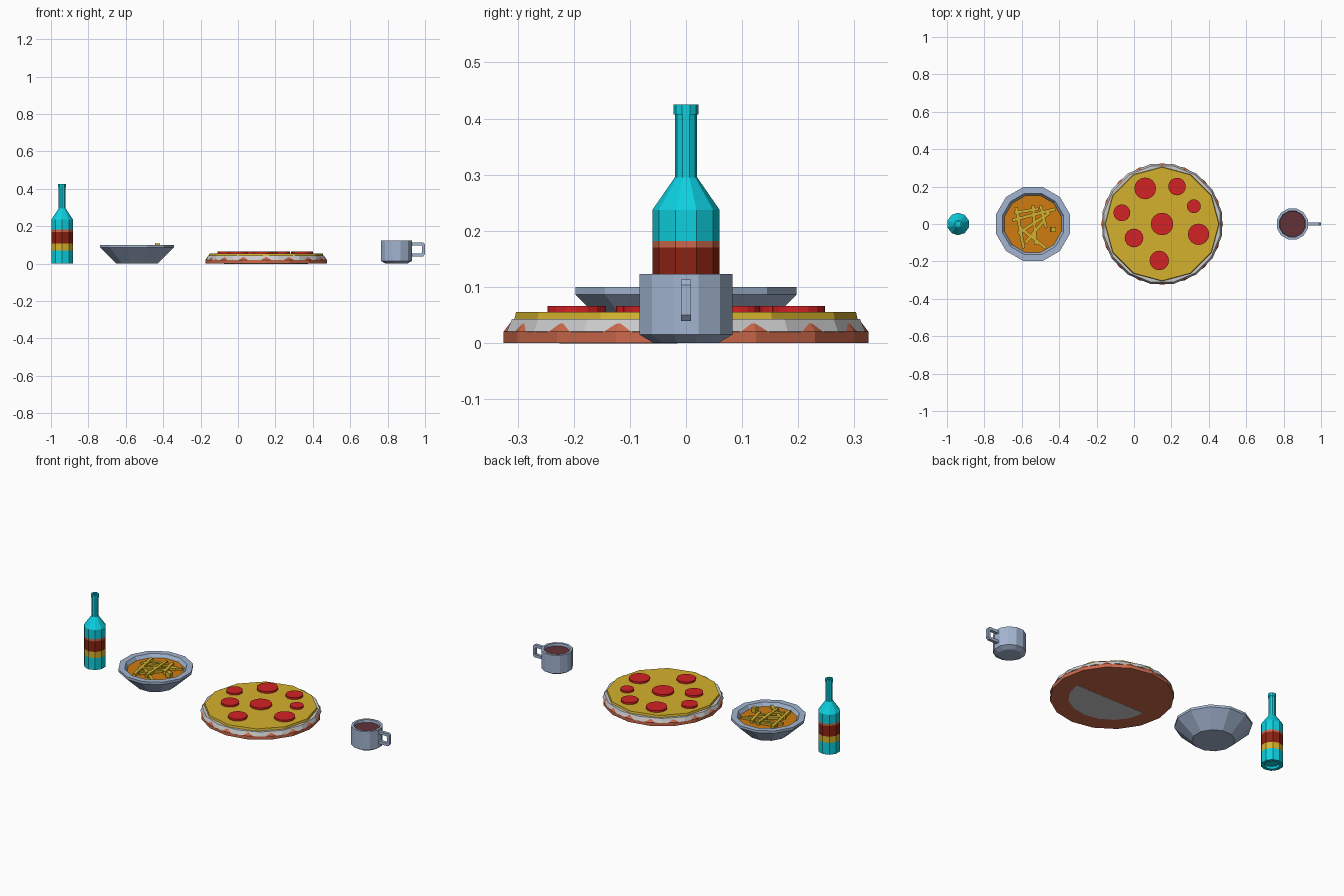
import bpy, bmesh, math
from mathutils import Vector

if "Cube" in bpy.data.objects:
    bpy.data.objects.remove(bpy.data.objects["Cube"])


def material(name, col):
    m = bpy.data.materials.new(name)
    m.diffuse_color = (*col, 1)
    m.use_nodes = True
    m.node_tree.nodes["Principled BSDF"].inputs["Base Color"].default_value = m.diffuse_color
    return m


TEAL = material("teal_glass", (0.004, 0.63, 0.74))
LABEL = material("dark_red_label", (0.26, 0.016, 0.006))
YELLOW = material("cheese_yellow", (0.66, 0.44, 0.026))
CRUST = material("crust_orange", (0.60, 0.14, 0.07))
GREY = material("pale_grey", (0.60, 0.60, 0.60))
RED = material("pepperoni_red", (0.65, 0.016, 0.018))
CERAMIC = material("blue_grey_ceramic", (0.36, 0.46, 0.63))
SOUP = material("soup_orange", (0.63, 0.20, 0.005))
DRINK = material("dark_drink", (0.12, 0.032, 0.038))


def make(name, bm, loc, mats):
    bmesh.ops.recalc_face_normals(bm, faces=bm.faces)
    me = bpy.data.meshes.new(name)
    bm.to_mesh(me)
    bm.free()
    for m in mats:
        me.materials.append(m)
    ob = bpy.data.objects.new(name, me)
    ob.location = loc
    bpy.context.collection.objects.link(ob)
    return ob


def lathe(name, profile, sides, x, y, mats, bands=None, turn=0.0):
    """Spin (radius, height) points; both ends are capped flat.
    bands gives a material index for each wall between two points."""
    bm = bmesh.new()
    rings = []
    for r, z in profile:
        rings.append([bm.verts.new((r * math.cos(turn + math.tau * i / sides),
                                    r * math.sin(turn + math.tau * i / sides), z))
                      for i in range(sides)])
    for k, (a, b) in enumerate(zip(rings, rings[1:])):
        for i in range(sides):
            j = (i + 1) % sides
            f = bm.faces.new((a[i], a[j], b[j], b[i]))
            f.material_index = bands[k] if bands else 0
    bm.faces.new(rings[0][::-1])
    f = bm.faces.new(rings[-1])
    f.material_index = bands[-1] if bands else 0
    return make(name, bm, (x, y, 0), mats)


def bar(name, a, b, wid, mat):
    """Square bar from a to b."""
    a, b = Vector(a), Vector(b)
    d = b - a
    bm = bmesh.new()
    bmesh.ops.create_cube(bm, size=1)
    for v in bm.verts:
        v.co = Vector((v.co.x * wid, v.co.y * wid, v.co.z * d.length))
    rot = d.to_track_quat('Z', 'Y').to_matrix()
    bmesh.ops.rotate(bm, verts=bm.verts, cent=(0, 0, 0), matrix=rot)
    return make(name, bm, (a + b) / 2, [mat])


# Bottle with label bands and a recessed base
lathe("bottle",
      [(0.035, 0.012), (0.042, 0), (0.06, 0), (0.06, 0.07), (0.06, 0.107),
       (0.06, 0.17), (0.06, 0.182), (0.06, 0.237), (0.02, 0.295),
       (0.02, 0.407), (0.0225, 0.407), (0.0225, 0.425), (0.013, 0.425), (0.013, 0.41)],
      10, -0.94, 0, [TEAL, YELLOW, LABEL, CRUST],
      [0, 0, 0, 1, 2, 3, 0, 0, 0, 0, 0, 0, 0], math.pi / 2)

# Bowl with soup
BX = -0.54
half = math.pi / 12
lathe("bowl", [(0.113, 0), (0.204, 0.086), (0.204, 0.1), (0.170, 0.1), (0.125, 0.03)],
      12, BX, 0, [CERAMIC], turn=half)
lathe("soup", [(0.13, 0.04), (0.158, 0.08)], 12, BX, 0, [SOUP], turn=half)

# Noodles lying on the soup
noodles = [(-0.11, 0.02, 0.12, 0.08), (-0.09, 0.09, -0.05, -0.13),
           (0.0, 0.10, 0.015, -0.11), (-0.07, -0.02, 0.07, -0.13),
           (-0.08, -0.05, 0.09, 0.06), (0.04, 0.10, 0.07, -0.02),
           (-0.10, 0.06, 0.03, 0.08), (-0.04, -0.10, 0.06, 0.02)]
for i, (x1, y1, x2, y2) in enumerate(noodles):
    z = 0.083 + 0.003 * (i % 3)
    bar("noodle_%d" % i, (BX + x1, y1, z), (BX + x2, y2, z), 0.017, YELLOW)
bar("upright_noodle", (BX + 0.105, -0.03, 0.06), (BX + 0.11, -0.03, 0.108), 0.028, YELLOW)

# Pizza: crust, pale rim, cheese
PX = 0.15
lathe("pizza_crust", [(0.325, 0), (0.325, 0.02), (0.314, 0.035)], 16, PX, 0, [CRUST])
lathe("pizza_rim", [(0.315, 0.019), (0.326, 0.02), (0.316, 0.043)], 16, PX, 0, [GREY],
      turn=math.pi / 16)
lathe("cheese", [(0.306, 0.042), (0.303, 0.055)], 12, PX, 0, [YELLOW])

# Pale floury half-disc on the underside
bm = bmesh.new()
n = 8
bm.faces.new([bm.verts.new((0.225 * math.cos(math.pi + math.pi * i / n),
                            0.21 * math.sin(math.pi + math.pi * i / n) - 0.015, 0))
              for i in range(n + 1)])
ext = bmesh.ops.extrude_face_region(bm, geom=bm.faces[:])
for v in [g for g in ext["geom"] if isinstance(g, bmesh.types.BMVert)]:
    v.co.z += 0.003
make("flour_patch", bm, (PX, 0, -0.001), [GREY])

# Pepperoni slices
slices = [(0.15, 0, 0.060), (0.06, 0.19, 0.058), (0.23, 0.20, 0.047),
          (0.32, 0.095, 0.037), (0.345, -0.055, 0.057), (0.135, -0.195, 0.052),
          (0.0, -0.075, 0.050), (-0.065, 0.06, 0.045)]
for i, (x, y, r) in enumerate(slices):
    lathe("pepperoni_%d" % i, [(r, 0.05), (r, 0.066)], 16, x, y, [RED])

# Mug with drink
MX = 0.847
lathe("mug", [(0.06, 0), (0.086, 0.015), (0.086, 0.123), (0.072, 0.123), (0.06, 0.03)],
      12, MX, 0, [CERAMIC], turn=half)
lathe("drink", [(0.062, 0.04), (0.0705, 0.108)], 12, MX, 0, [DRINK], turn=half)

# Mug handle: a C-shaped strip of constant width
outer = [(0.925, 0.113), (0.99, 0.113), (1.0, 0.103), (1.0, 0.05), (0.99, 0.039), (0.925, 0.039)]
inner = [(0.925, 0.097), (0.98, 0.097), (0.984, 0.093), (0.984, 0.059), (0.98, 0.055), (0.925, 0.055)]
bm = bmesh.new()
o = [bm.verts.new((x, -0.009, z)) for x, z in outer]
q = [bm.verts.new((x, -0.009, z)) for x, z in inner]
for i in range(5):
    bm.faces.new((o[i], o[i + 1], q[i + 1], q[i]))
ext = bmesh.ops.extrude_face_region(bm, geom=bm.faces[:])
for v in [g for g in ext["geom"] if isinstance(g, bmesh.types.BMVert)]:
    v.co.y += 0.018
make("mug_handle", bm, (0, 0, 0), [CERAMIC])
